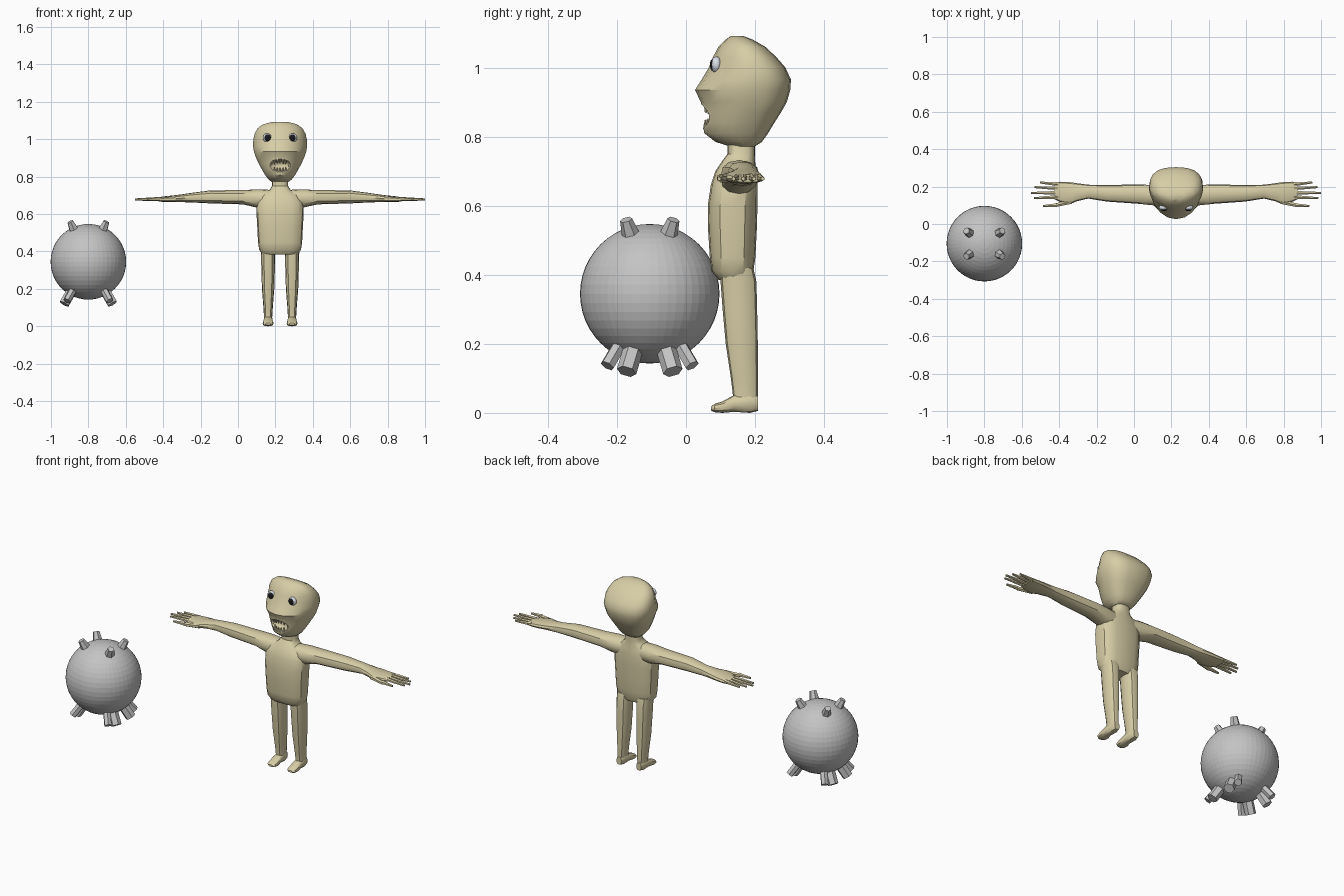
import bpy, bmesh, math
from mathutils import Vector

if "Cube" in bpy.data.objects:
    bpy.data.objects.remove(bpy.data.objects["Cube"])

CX = 0.225                       # centre line of the figure
BALL = Vector((-0.80, -0.105, 0.345))


def material(name, rgb):
    m = bpy.data.materials.new(name)
    m.diffuse_color = (*rgb, 1)
    m.use_nodes = True
    m.node_tree.nodes["Principled BSDF"].inputs["Base Color"].default_value = m.diffuse_color
    return m


SKIN = material("tan skin", (0.68, 0.61, 0.38))
GREY = material("grey", (0.55, 0.55, 0.55))
BLACK = material("black", (0.01, 0.01, 0.012))
WHITE = material("eye white", (0.7, 0.74, 0.8))
IVORY = material("ivory teeth", (0.66, 0.6, 0.42))


def spow(v, e):
    return math.copysign(abs(v) ** e, v)


def oval(u0, u1, v0, v1, e=0.8, n=16):
    """Rounded-box cross-section between the given limits."""
    return [((u0 + u1) / 2 + (u1 - u0) / 2 * spow(math.cos(2 * math.pi * i / n), e),
             (v0 + v1) / 2 + (v1 - v0) / 2 * spow(math.sin(2 * math.pi * i / n), e))
            for i in range(n)]


def finish(bm, name, mat, loc, mirror=False, smooth=True):
    bmesh.ops.recalc_face_normals(bm, faces=bm.faces)
    me = bpy.data.meshes.new(name)
    bm.to_mesh(me)
    bm.free()
    ob = bpy.data.objects.new(name, me)
    bpy.context.collection.objects.link(ob)
    ob.location = loc
    me.materials.append(mat)
    if smooth:
        bpy.ops.object.select_all(action='DESELECT')
        bpy.context.view_layer.objects.active = ob
        ob.select_set(True)
        bpy.ops.object.shade_smooth_by_angle(angle=math.radians(35))
    if mirror:
        ob.modifiers.new("mirror", 'MIRROR').use_mirror_merge = False
    return ob


def loft(bm, rings):
    rows = [[bm.verts.new(p) for p in r] for r in rings]
    n = len(rows[0])
    for a, b in zip(rows, rows[1:]):
        for i in range(n):
            bm.faces.new((a[i], a[(i + 1) % n], b[(i + 1) % n], b[i]))
    bm.faces.new(rows[0])
    bm.faces.new(rows[-1])


def rod(bm, a, b, r1, r2, sides=6):
    """Tapered prism from a to b."""
    a, b = Vector(a), Vector(b)
    d = b - a
    new = bmesh.ops.create_cone(bm, cap_ends=True, segments=sides, radius1=r1,
                                radius2=r2, depth=d.length)["verts"]
    q = d.to_track_quat('Z', 'Y')
    for v in new:
        v.co = q @ v.co + (a + b) / 2


def ball(name, mat, loc, size, segs, rows, **kw):
    bm = bmesh.new()
    bmesh.ops.create_uvsphere(bm, u_segments=segs, v_segments=rows, radius=1)
    bmesh.ops.scale(bm, vec=size, verts=bm.verts)
    off = kw.pop("offset", (0, 0, 0))
    bmesh.ops.translate(bm, vec=off, verts=bm.verts)
    return finish(bm, name, mat, loc, **kw)


ORIGIN = (CX, 0, 0)

# torso and neck: z, half width, front, back
bm = bmesh.new()
loft(bm, [[(u, v, z) for u, v in oval(-w, w, f, b, 0.72)] for z, w, f, b in (
    (0.385, 0.095, 0.095, 0.185), (0.41, 0.112, 0.074, 0.195), (0.45, 0.118, 0.069, 0.201),
    (0.53, 0.122, 0.064, 0.205), (0.60, 0.126, 0.063, 0.207), (0.66, 0.125, 0.072, 0.207),
    (0.70, 0.105, 0.085, 0.203), (0.73, 0.056, 0.105, 0.20), (0.75, 0.043, 0.12, 0.20),
    (0.80, 0.043, 0.12, 0.20))])
finish(bm, "torso", SKIN, ORIGIN)

# head: z, half width, front, back; boxy behind, tapering to the nose
def head_ring(z, w, f, b, n=20):
    c = f + 0.55 * (b - f)
    pts = []
    for i in range(n):
        t = 2 * math.pi * (i + 0.0) / n
        s, k = math.sin(t), math.cos(t)
        if s >= 0:
            pts.append((w * spow(k, 0.75), c + (b - c) * s ** 0.75, z))
        else:
            pts.append((w * spow(k, 0.95), c - (c - f) * abs(s) ** 1.25, z))
    return pts


bm = bmesh.new()
loft(bm, [head_ring(*r) for r in (
    (0.772, 0.045, 0.125, 0.20), (0.785, 0.062, 0.085, 0.22), (0.81, 0.081, 0.053, 0.238),
    (0.84, 0.098, 0.048, 0.256), (0.87, 0.114, 0.045, 0.275), (0.90, 0.128, 0.043, 0.292),
    (0.935, 0.140, 0.026, 0.302), (0.965, 0.145, 0.045, 0.304), (1.00, 0.143, 0.066, 0.288),
    (1.03, 0.136, 0.078, 0.262), (1.06, 0.119, 0.094, 0.23), (1.08, 0.090, 0.114, 0.195),
    (1.092, 0.045, 0.13, 0.165))])
head = finish(bm, "head", SKIN, ORIGIN, smooth=False)

# open mouth carved into the head
cutter = ball("mouth_cutter", SKIN, (CX, 0.04, 0.86), (0.066, 0.05, 0.034), 20, 12)
cutter.hide_render = True
mod = head.modifiers.new("mouth", 'BOOLEAN')
mod.operation, mod.object, mod.solver = 'DIFFERENCE', cutter, 'EXACT'
bpy.ops.object.select_all(action='DESELECT')
bpy.context.view_layer.objects.active = head
head.select_set(True)
bpy.ops.object.modifier_apply(modifier="mouth")
bpy.ops.object.shade_smooth_by_angle(angle=math.radians(35))
bpy.data.objects.remove(cutter)

# teeth in two rows
bm = bmesh.new()
for i in range(7):
    x = (i - 3) * 0.015
    y = 0.056 + 9 * x * x
    arch = 5 * x * x
    rod(bm, (x, y, 0.900 - arch), (x, y, 0.870 - arch), 0.007, 0.002, 5)
    rod(bm, (x, y, 0.822 + arch), (x, y, 0.848 + arch), 0.007, 0.002, 5)
finish(bm, "teeth", IVORY, ORIGIN)

# eyes
ball("eye_white", WHITE, ORIGIN, (0.024, 0.016, 0.024), 16, 10,
     offset=(0.068, 0.088, 1.008), mirror=True)
ball("pupil", BLACK, ORIGIN, (0.019, 0.014, 0.02), 16, 10,
     offset=(0.067, 0.083, 1.008), mirror=True)

# arms and palms: x, bottom, top, front, back
bm = bmesh.new()
loft(bm, [[(x, u, v) for u, v in oval(f, b, z0, z1, 0.85, 12)] for x, z0, z1, f, b in (
    (0.06, 0.63, 0.73, 0.10, 0.20), (0.125, 0.635, 0.732, 0.10, 0.208),
    (0.20, 0.652, 0.728, 0.108, 0.212), (0.37, 0.657, 0.727, 0.120, 0.208),
    (0.47, 0.662, 0.714, 0.136, 0.210), (0.53, 0.664, 0.705, 0.122, 0.218),
    (0.57, 0.664, 0.70, 0.105, 0.224), (0.62, 0.664, 0.695, 0.118, 0.226),
    (0.65, 0.668, 0.69, 0.132, 0.224))])
# fingers and thumb: root x, root y, tip x, tip y
for x0, y0, x1, y1 in ((0.63, 0.212, 0.728, 0.222), (0.63, 0.191, 0.757, 0.197),
                       (0.63, 0.167, 0.775, 0.166), (0.63, 0.145, 0.760, 0.138),
                       (0.56, 0.120, 0.645, 0.100), (0.640, 0.100, 0.712, 0.096)):
    thick = 0.014 if x0 == 0.56 else 0.0115
    rod(bm, (x0, y0, 0.681), (x1, y1, 0.678), thick, 0.006 if x1 != 0.645 else 0.011)
finish(bm, "arm", SKIN, ORIGIN, mirror=True)

# legs: z, half width, front, back
LX = 0.064
bm = bmesh.new()
loft(bm, [[(LX + u, v, z) for u, v in oval(-w, w, f, b, 0.8, 12)] for z, w, f, b in (
    (0.42, 0.040, 0.10, 0.195), (0.38, 0.038, 0.100, 0.204), (0.30, 0.036, 0.106, 0.206),
    (0.20, 0.033, 0.115, 0.208), (0.10, 0.025, 0.130, 0.208), (0.05, 0.022, 0.136, 0.208),
    (0.02, 0.022, 0.136, 0.205))])
finish(bm, "leg", SKIN, ORIGIN, mirror=True)

# feet: y, half width, bottom, top
bm = bmesh.new()
loft(bm, [[(LX + u, y, v) for u, v in oval(-w, w, z0, z1, 0.8, 12)] for y, w, z0, z1 in (
    (0.209, 0.016, 0.006, 0.05), (0.185, 0.024, 0.0, 0.06), (0.14, 0.025, 0.003, 0.052),
    (0.105, 0.029, 0.0, 0.033), (0.082, 0.026, 0.002, 0.026), (0.072, 0.014, 0.007, 0.018))])
finish(bm, "foot", SKIN, ORIGIN, mirror=True)

# ball with studs above and stubby feet below
ball("ball_body", GREY, BALL, (0.202, 0.202, 0.202), 48, 24, smooth=False)
studs, feet = bmesh.new(), bmesh.new()
for sx in (-1, 1):
    for sy in (-1, 1):
        d = Vector((0.090 * sx, 0.064 * sy, 0.20)).normalized()
        rod(studs, d * 0.175, d * 0.245, 0.03, 0.018)
        for x, y, z, r in ((0.098, 0.105, -0.178, 0.021), (0.112, 0.058, -0.195, 0.029)):
            p = Vector((x * sx, y * sy, z)).normalized()
            rod(feet, p * 0.17, p * 0.268, r, r)
finish(studs, "ball_studs", GREY, BALL, smooth=False)
finish(feet, "ball_feet", GREY, BALL, smooth=False)
